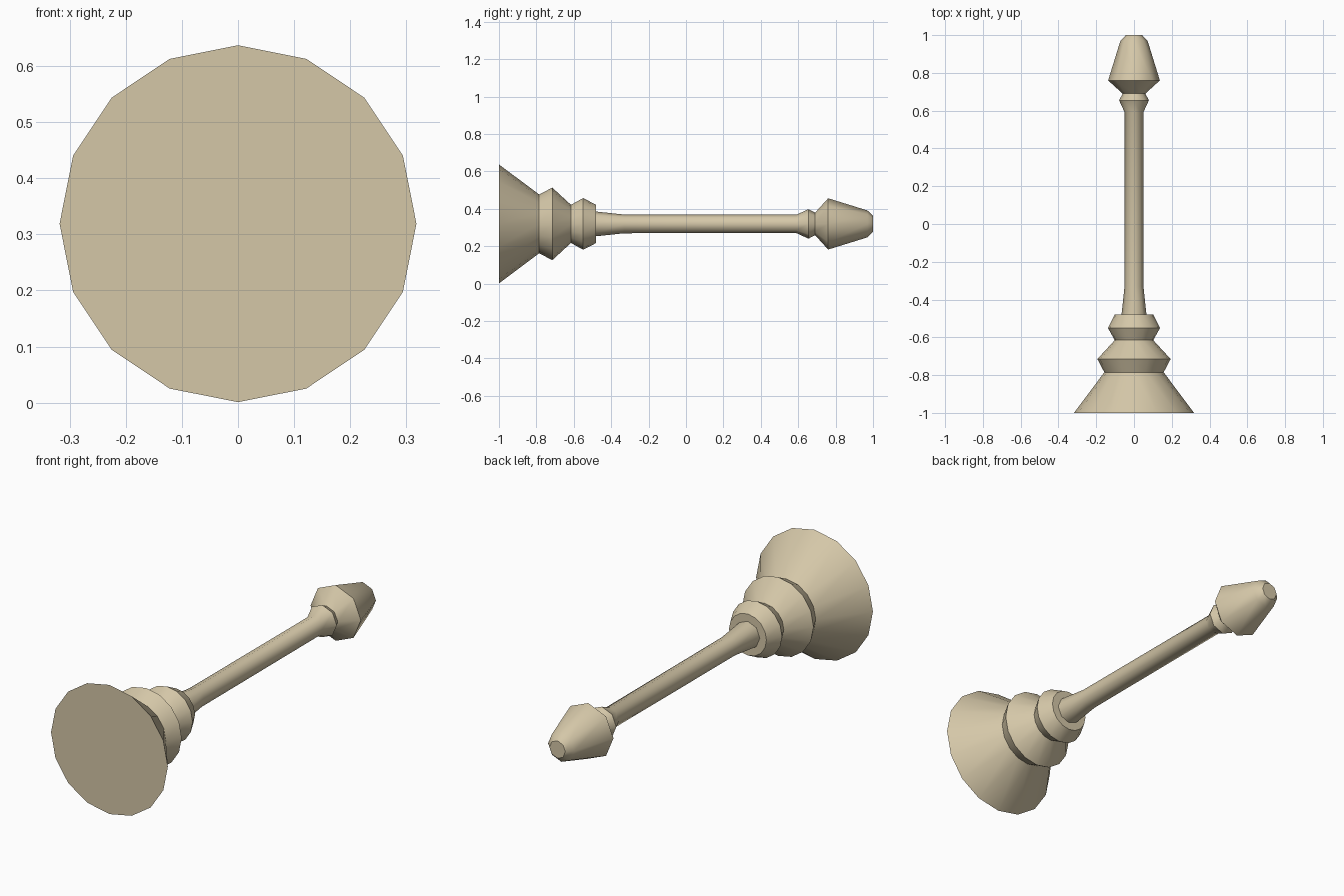
import bpy, bmesh, math

if "Cube" in bpy.data.objects:
    bpy.data.objects.remove(bpy.data.objects["Cube"])

AXIS_Z = 0.319

mat = bpy.data.materials.new("warm beige")
mat.diffuse_color = (0.66, 0.57, 0.39, 1.0)
mat.use_nodes = True
mat.node_tree.nodes["Principled BSDF"].inputs["Base Color"].default_value = mat.diffuse_color


def turned_part(name, profile, sides):
    """Closed lathe part around the y axis; profile is a list of (y, radius)."""
    bm = bmesh.new()
    rings = []
    for y, r in profile:
        ring = []
        for i in range(sides):
            a = 2 * math.pi * i / sides
            ring.append(bm.verts.new((r * math.cos(a), y, AXIS_Z + r * math.sin(a))))
        rings.append(ring)
    for a, b in zip(rings, rings[1:]):
        for i in range(sides):
            j = (i + 1) % sides
            bm.faces.new((a[i], a[j], b[j], b[i])).smooth = True
    bm.faces.new(rings[0])
    bm.faces.new(rings[-1])
    bmesh.ops.recalc_face_normals(bm, faces=bm.faces)
    # sharp creases between rings, smooth shading around the turning
    for e in bm.edges:
        around = abs(e.verts[0].co.y - e.verts[1].co.y) < 1e-5
        e.smooth = not (around and e.calc_face_angle(0) > math.radians(30))
    mesh = bpy.data.meshes.new(name)
    bm.to_mesh(mesh)
    bm.free()
    mesh.materials.append(mat)
    obj = bpy.data.objects.new(name, mesh)
    bpy.context.collection.objects.link(obj)
    return obj


# flared foot with its two stacked collars
turned_part("flared_base", [(-1.0, 0.318), (-0.785, 0.157), (-0.715, 0.194),
                            (-0.615, 0.102), (-0.55, 0.138), (-0.48, 0.102)], 16)

# slim stem, neck bead and pointed finial
turned_part("stem_and_finial", [(-0.50, 0.067), (-0.48, 0.066), (-0.33, 0.05),
                                (0.59, 0.049), (0.655, 0.079), (0.69, 0.06),
                                (0.76, 0.137), (0.97, 0.072), (1.0, 0.043)], 8)
